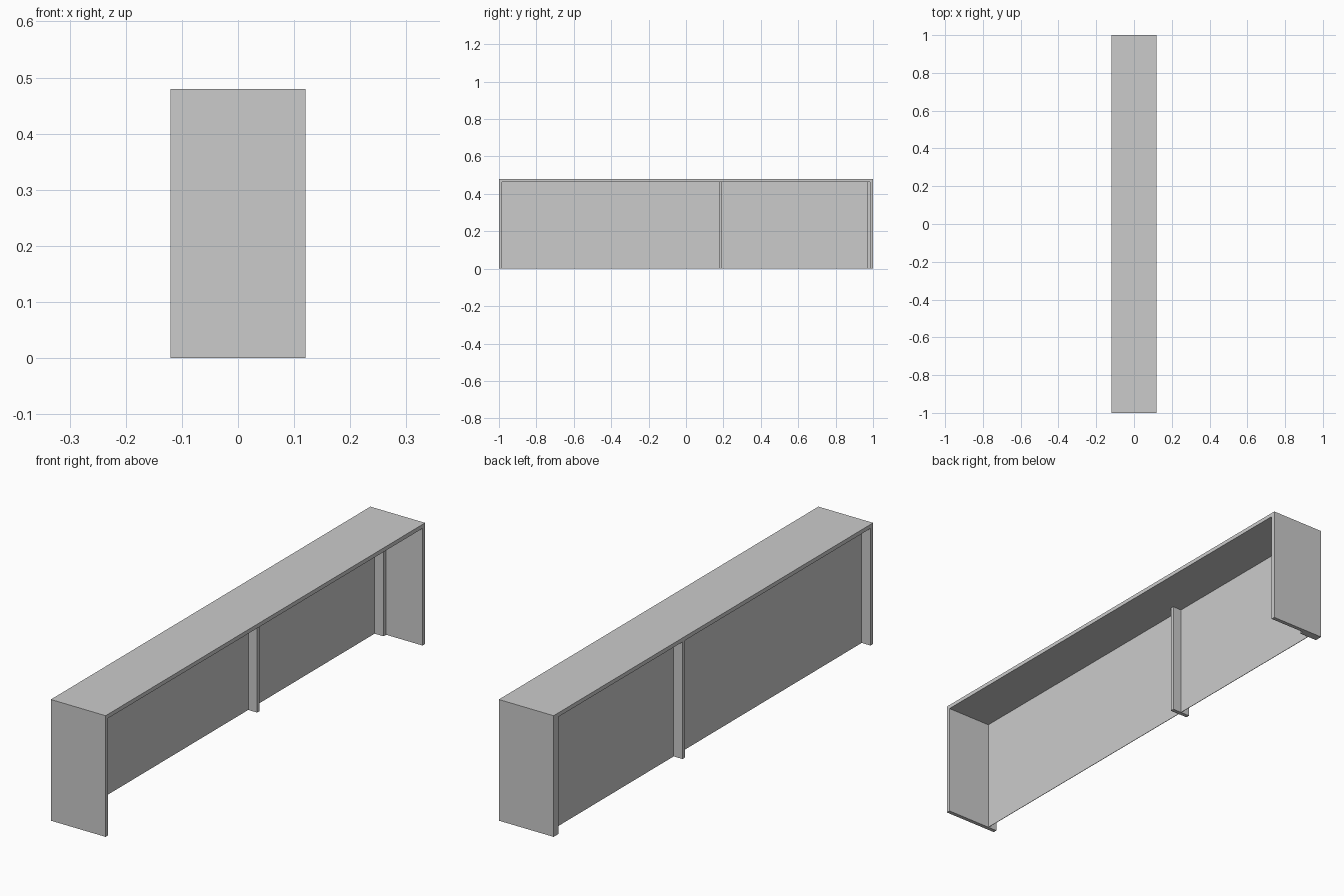
import bpy

if "Cube" in bpy.data.objects:
    bpy.data.objects.remove(bpy.data.objects["Cube"])

T = 0.016            # board thickness
HX, HY, H = 0.12, 1.0, 0.48


def box(name, x, y, z):
    """Box from (min, max) ranges on each axis."""
    bpy.ops.mesh.primitive_cube_add(size=1, location=[sum(r) / 2 for r in (x, y, z)])
    ob = bpy.context.object
    ob.name = name
    ob.scale = [r[1] - r[0] for r in (x, y, z)]
    bpy.ops.object.transform_apply(location=False, rotation=False, scale=True)
    return ob


def frame_board():
    """Top and both ends: one U-shaped profile swept across the depth."""
    outer = [(-HY, 0), (-HY, H), (HY, H), (HY, 0)]
    inner = [(HY - T, 0), (HY - T, H - T), (-HY + T, H - T), (-HY + T, 0)]
    profile = outer + inner
    n = len(profile)
    verts = [(x, y, z) for x in (-HX, HX) for y, z in profile]
    # mitred quads on the two open sides, then the walls between them
    quads = [(i, i + 1, n - 2 - i, n - 1 - i) for i in range(3)]
    faces = [q[::-1] for q in quads] + [tuple(v + n for v in q) for q in quads]
    faces += [(i, (i + 1) % n, (i + 1) % n + n, i + n) for i in range(n)]
    mesh = bpy.data.meshes.new("outer_frame")
    mesh.from_pydata(verts, [], faces)
    bpy.context.collection.objects.link(bpy.data.objects.new("outer_frame", mesh))
    bpy.context.view_layer.objects.active = bpy.data.objects["outer_frame"]
    bpy.ops.object.mode_set(mode='EDIT')
    bpy.ops.mesh.select_all(action='SELECT')
    bpy.ops.mesh.normals_make_consistent(inside=False)
    bpy.ops.object.mode_set(mode='OBJECT')


frame_board()

# Thin panel set in from the back edge
box("back_panel", (-0.081, -0.079), (-HY + T, HY - T), (0, H - T))

# Narrow uprights that straddle the panel
for name, y in (("middle_post", 0.177), ("end_post", HY - 2 * T)):
    box(name, (-HX, -0.04), (y, y + T), (0, H - T))
